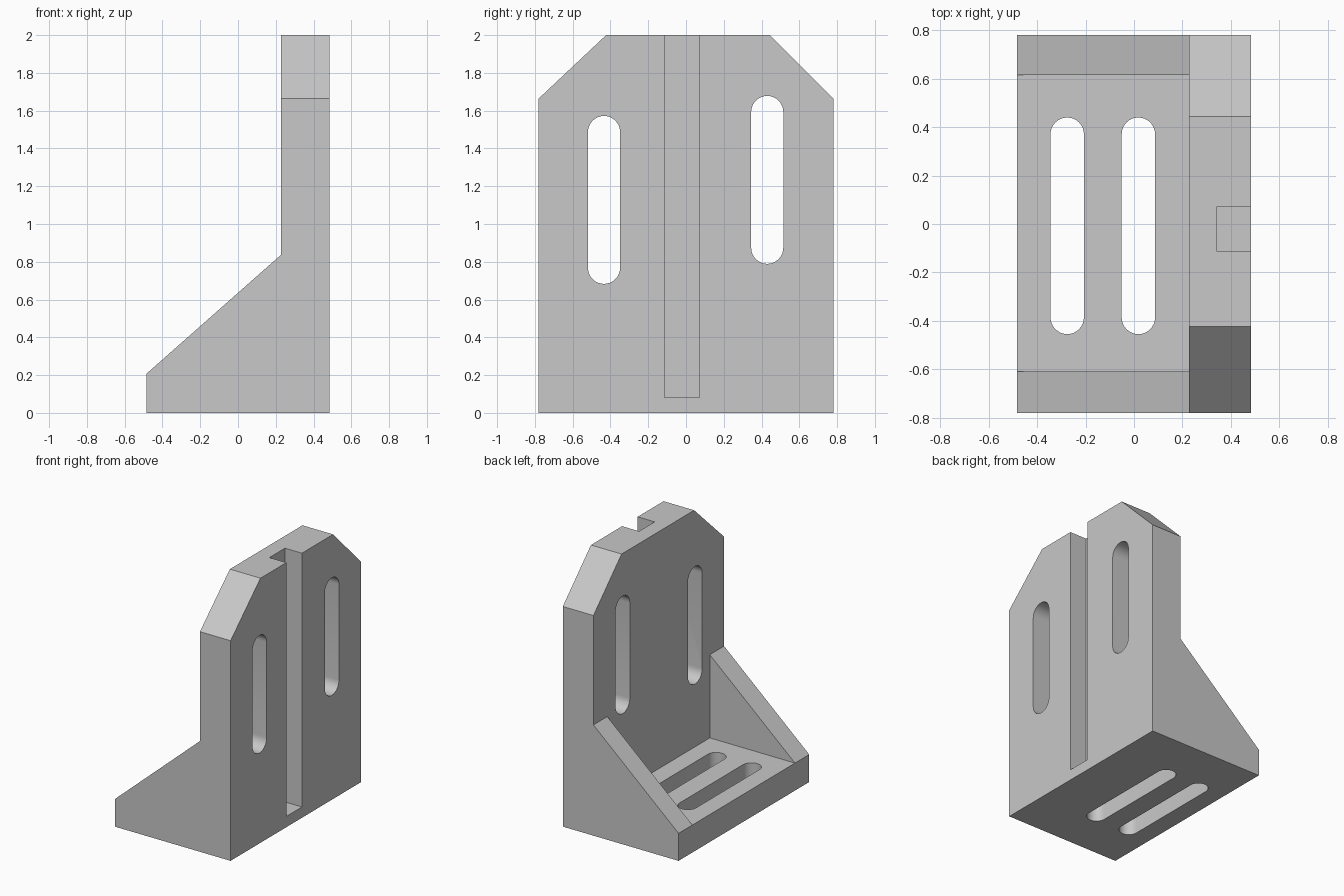
import bpy, bmesh, math
from mathutils import Vector

if "Cube" in bpy.data.objects:
    bpy.data.objects.remove(bpy.data.objects["Cube"], do_unlink=True)

grey = bpy.data.materials.new("machined grey")
grey.use_nodes = True
COLOUR = (0.58, 0.58, 0.58, 1)
grey.diffuse_color = COLOUR
grey.node_tree.nodes["Principled BSDF"].inputs["Base Color"].default_value = COLOUR


def prism(name, outline, axis, lo, hi):
    """Extrude a closed 2D outline along one axis."""
    bm = bmesh.new()
    verts = []
    for a, b in outline:
        co = [a, b]
        co.insert("xyz".index(axis), lo)
        verts.append(bm.verts.new(co))
    face = bm.faces.new(verts)
    ext = bmesh.ops.extrude_face_region(bm, geom=[face])["geom"]
    shift = Vector([hi - lo if c == axis else 0 for c in "xyz"])
    bmesh.ops.translate(bm, vec=shift, verts=[v for v in ext if isinstance(v, bmesh.types.BMVert)])
    bmesh.ops.recalc_face_normals(bm, faces=bm.faces)
    mesh = bpy.data.meshes.new(name)
    bm.to_mesh(mesh)
    bm.free()
    mesh.materials.append(grey)
    obj = bpy.data.objects.new(name, mesh)
    bpy.context.collection.objects.link(obj)
    return obj


def rect(a0, a1, b0, b1):
    return [(a0, b0), (a1, b0), (a1, b1), (a0, b1)]


def slot(centre, radius, lo, hi, steps=16):
    """Round-ended slot outline, long along its second coordinate."""
    pts = []
    for mid, start in ((hi - radius, 0), (lo + radius, math.pi)):
        for i in range(steps + 1):
            t = start + math.pi * i / steps
            pts.append((centre + radius * math.cos(t), mid + radius * math.sin(t)))
    return pts


X, Y, WALL, FLOOR = 0.484, 0.78, 0.228, 0.208

# Side profile: upright wall, sloping gussets and base
side = [(-X, 0), (X, 0), (X, 2.2), (WALL, 2.2), (WALL, 0.837), (-X, FLOOR)]
bracket = prism("angle_bracket", side, "y", -1, 1)

# Outline with the two clipped top corners
clipped = [(-Y, -1), (Y, -1), (Y, 1.664), (0.444, 2), (-0.423, 2), (-Y, 1.664)]
tools = [(prism("corner_outline", clipped, "x", -1, 1), "INTERSECT")]

# Pocket between the gussets, keyway, then wall slots and base slots
cuts = [
    prism("gusset_pocket", rect(-1, WALL, -0.61, 0.615), "z", FLOOR, 3),
    prism("keyway", rect(-0.114, 0.072, 0.082, 3), "x", 0.342, 1),
]
for y, z in ((-0.434, 0.683), (0.43, 0.789)):
    cuts.append(prism("wall_slot", slot(y, 0.085, z, z + 0.889), "x", 0.1, 1))
for x in (-0.276, 0.018):
    cuts.append(prism("base_slot", slot(x, 0.069, -0.455, 0.44), "z", -1, 0.5))
tools += [(cut, "DIFFERENCE") for cut in cuts]

for tool, operation in tools:
    mod = bracket.modifiers.new(tool.name, "BOOLEAN")
    mod.operation = operation
    mod.solver = "EXACT"
    mod.object = tool

# Bake the cuts and drop the cutters
graph = bpy.context.evaluated_depsgraph_get()
mesh = bpy.data.meshes.new_from_object(bracket.evaluated_get(graph))
bracket.modifiers.clear()
bracket.data = mesh
mesh.name = "angle_bracket"
for tool, _ in tools:
    bpy.data.objects.remove(tool, do_unlink=True)

for obj in bpy.context.selected_objects:
    obj.select_set(False)
bracket.select_set(True)
bpy.context.view_layer.objects.active = bracket
bpy.ops.object.shade_smooth_by_angle(angle=math.radians(30))
